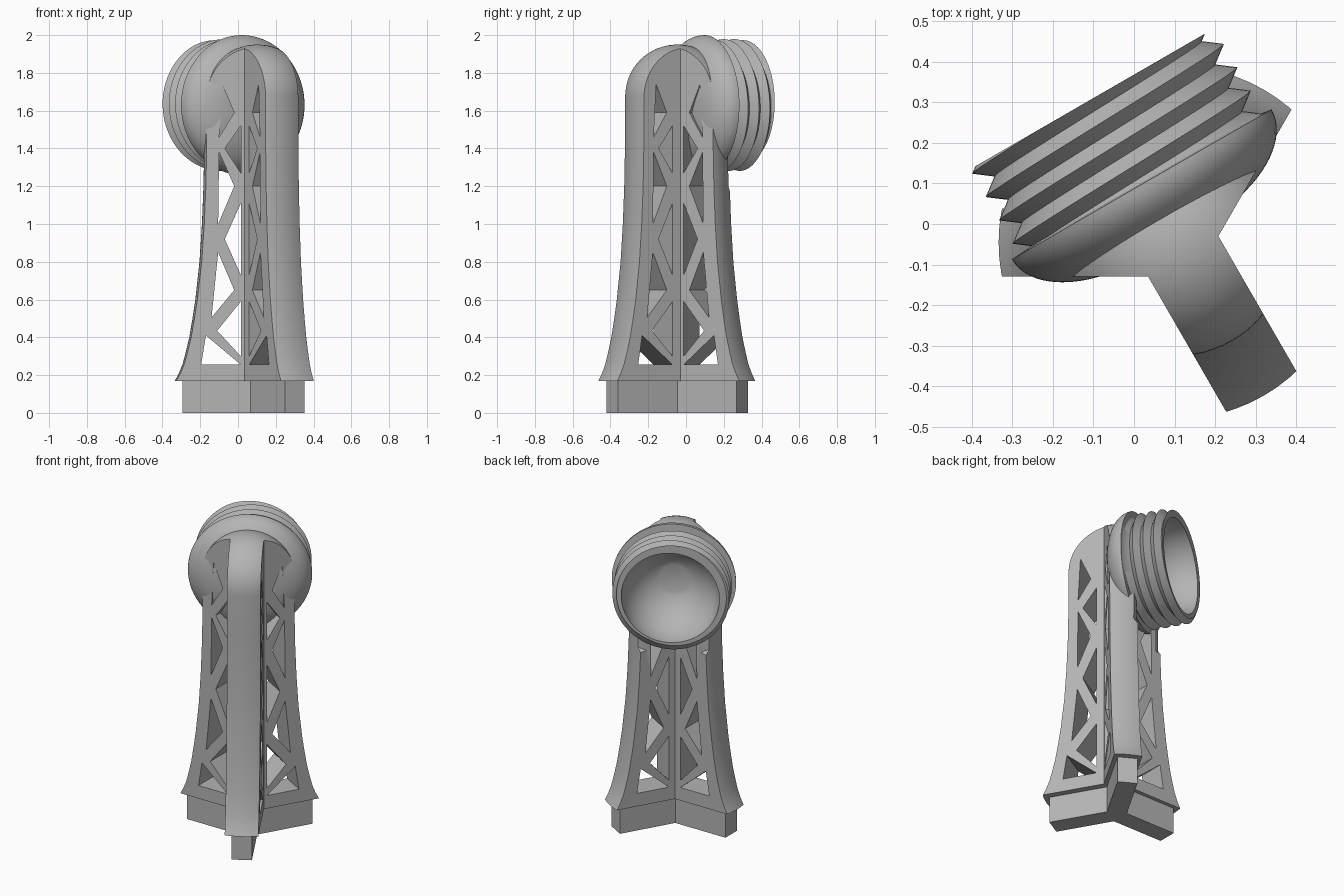
import bpy, bmesh
from math import sin, cos, pi, radians
from mathutils import Vector

cube = bpy.data.objects.get("Cube")
if cube:
    bpy.data.objects.remove(cube, do_unlink=True)

grey = bpy.data.materials.new("plain grey")
grey.use_nodes = True
grey.diffuse_color = (0.46, 0.46, 0.46, 1)
grey.node_tree.nodes["Principled BSDF"].inputs["Base Color"].default_value = (0.46, 0.46, 0.46, 1)

SEG = 72
Z = Vector((0, 0, 1))
AXIS = Vector((0.102, -0.046, 0))        # axis of the column, fins and foot
HEAD = Vector((0.102, -0.046, 1.63))     # centre of the socket head
OUT = Vector((-0.5, 0.866, 0))           # direction the socket opens
SIDE = Vector((0.866, 0.5, 0))
FINS = (60, 180, 300)                    # fin directions in degrees


def direction(deg):
    return Vector((cos(radians(deg)), sin(radians(deg)), 0))


def finish(name, bm):
    bmesh.ops.remove_doubles(bm, verts=bm.verts, dist=1e-5)
    bmesh.ops.dissolve_degenerate(bm, edges=bm.edges, dist=1e-5)
    bmesh.ops.recalc_face_normals(bm, faces=bm.faces)
    mesh = bpy.data.meshes.new(name)
    bm.to_mesh(mesh)
    bm.free()
    mesh.materials.append(grey)
    obj = bpy.data.objects.new(name, mesh)
    bpy.context.collection.objects.link(obj)
    return obj


def turn(name, rows, origin, right, up, axis):
    """Turned solid; each row is (radius, height) or gives it for an angle."""
    bm = bmesh.new()
    grid = []
    for row in rows:
        ring = []
        for i in range(SEG + 1):
            a = 2 * pi * i / SEG
            r, h = row(a) if callable(row) else row
            ring.append(bm.verts.new(origin + right * (r * sin(a)) + up * (r * cos(a)) + axis * h))
        grid.append(ring)
    for lo, hi in zip(grid, grid[1:]):
        for i in range(SEG):
            bm.faces.new((lo[i], lo[i + 1], hi[i + 1], hi[i]))
    return finish(name, bm)


def prism(bm, points, offset):
    face = bm.faces.new([bm.verts.new(p) for p in points])
    new = bmesh.ops.extrude_face_region(bm, geom=[face])["geom"]
    bmesh.ops.translate(bm, vec=offset, verts=[g for g in new if isinstance(g, bmesh.types.BMVert)])


def star(name, halves, reach, z0, z1):
    """Three-armed prism with a half width for each arm."""
    pts = []
    for i, deg in enumerate(FINS):
        d, n, half = direction(deg), direction(deg + 90), halves[i]
        inner = (d * halves[(i + 1) % 3] + direction(deg + 120) * half) / sin(2 * pi / 3)
        pts += [d * reach - n * half, d * reach + n * half, inner]
    bm = bmesh.new()
    prism(bm, [AXIS + p + Z * z0 for p in pts], Z * (z1 - z0))
    return finish(name, bm)


def boolean(obj, cutter, operation):
    mod = obj.modifiers.new("cut", "BOOLEAN")
    mod.operation, mod.object, mod.solver = operation, cutter, "EXACT"
    bpy.context.view_layer.objects.active = obj
    bpy.ops.object.modifier_apply(modifier=mod.name)
    bpy.data.objects.remove(cutter, do_unlink=True)


# Foot under the fins
foot = star("foot", (0.06, 0.06, 0.06), 0.397, 0, 0.175)

# Finned column: flared, domed turned body limited to three fins
flare = [(0, 0.17), (0.436, 0.17), (0.415, 0.21), (0.395, 0.26), (0.379, 0.32), (0.36, 0.4),
         (0.343, 0.5), (0.328, 0.6), (0.306, 0.8), (0.293, 1.0), (0.285, 1.2), (0.281, 1.4)]
dome = [(0.28 * cos(t * pi / 32), 1.67 + 0.28 * sin(t * pi / 32)) for t in range(16)] + [(0, 1.95)]
column = turn("finned_column", flare + dome, AXIS, Vector((1, 0, 0)), Vector((0, 1, 0)), Z)
boolean(column, star("fin_limit", (0.084, 0.084, 0.1), 0.6, 0.1, 2.1), "INTERSECT")

# Truss openings through each fin, as (distance from axis, height)
IN = 0.087
openings = [
    [(0.297, 0.255), (0.272, 0.41), (IN, 0.255)],
    [(IN, 0.59), (0.212, 0.435), (IN, 0.30)],
    [(0.242, 0.505), (0.207, 0.85), (0.122, 0.65)],
    [(IN, 1.11), (0.172, 0.92), (IN, 0.73)],
    [(0.207, 1.0), (0.202, 1.38), (0.122, 1.2)],
    [(IN, 1.52), (0.172, 1.4), (IN, 1.27)],
    [(0.187, 1.74), (0.122, 1.59), (0.202, 1.46)],
]
bm = bmesh.new()
for deg in FINS:
    d, n = direction(deg), direction(deg + 90)
    for tri in openings:
        prism(bm, [AXIS + d * u + Z * z - n * 0.12 for u, z in tri], n * 0.24)
boolean(column, finish("truss_cutter", bm), "DIFFERENCE")

# Clearance behind the socket thread
clearance = [(0, 0.12), (0.17, 0.12), (0.28, 0.19), (0.48, 0.19), (0.51, 0.22), (0.51, 0.6), (0, 0.6)]
boolean(column, turn("clearance_cutter", clearance, HEAD, SIDE, Z, OUT), "DIFFERENCE")

# Socket head: flattened dome, spiral thread, round bowl
PITCH, PEAK, START, END = 0.0665, 0.348, 0.17, 0.41


def thread_row(k):
    def point(a):
        lead = PEAK + PITCH * a / (2 * pi)
        s = min(max(lead + PITCH * (k / 2 - 6), START), END)
        f = ((s - lead) / PITCH) % 1
        return 0.305 + 0.044 * abs(1 - 2 * f), s
    return point


back = [(0, 0.009)]
back += [(0.1 + 0.27 * sin(t * pi / 40), 0.166 - 0.157 * cos(t * pi / 40)) for t in range(21)]
thread = [thread_row(k) for k in range(17)]
bowl = [(0.292 * cos(t * pi / 40), END - 0.292 * sin(t * pi / 40)) for t in range(17)]
bowl += [(0, END - 0.292 * sin(0.4 * pi))]
head = turn("socket_head", back + thread + bowl, HEAD, SIDE, Z, OUT)

# Smooth the curved parts, keep sharp edges
bpy.ops.object.select_all(action="DESELECT")
for obj in (column, head):
    obj.select_set(True)
bpy.context.view_layer.objects.active = column
bpy.ops.object.shade_smooth_by_angle(angle=radians(30))
